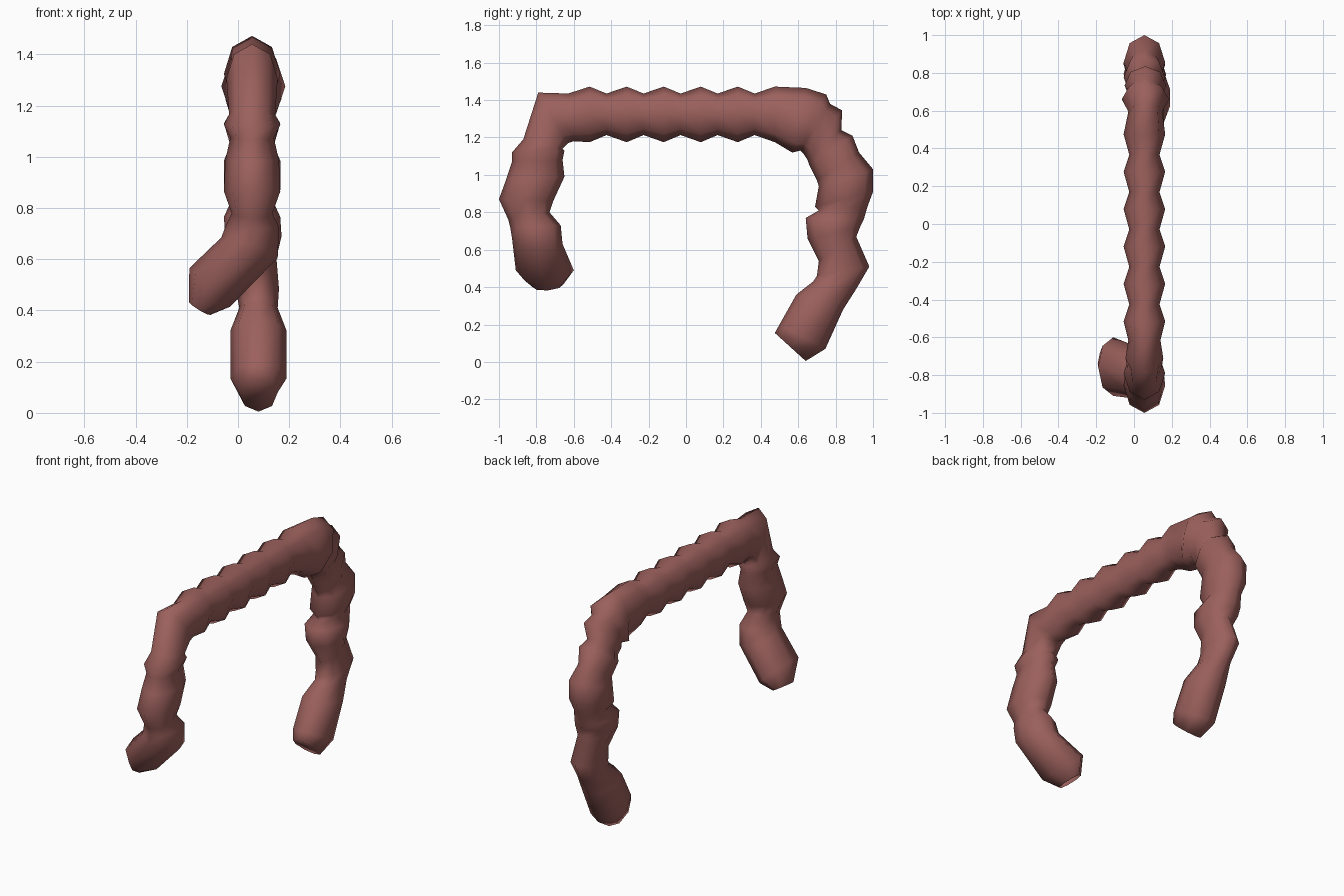
import bpy, bmesh, math
from mathutils import Vector

SIDES = 8
mat = bpy.data.materials.new("dull red")
mat.diffuse_color = (0.33, 0.118, 0.108, 1)

rings = []  # each ring: centre, half axis in the bend plane, half axis across


def ring(oy, oz, iy, iz, x=0.055, hx=0.105, hz=0.0):
    """Ring between an outer and an inner point of the side outline."""
    o, i = Vector((x, oy, oz)), Vector((x, iy, iz))
    rings.append(((o + i) / 2, (o - i) / 2, Vector((hx, 0, hz))))


# Short leg, starting at its open end, which turns sideways
ring(-0.82, 0.40, -0.655, 0.415, x=-0.15, hx=0.042, hz=-0.025)
ring(-0.91, 0.49, -0.60, 0.49, x=-0.11, hx=0.08, hz=-0.075)
ring(-0.93, 0.66, -0.66, 0.63, x=0.045, hx=0.11, hz=-0.04)
ring(-0.94, 0.72, -0.67, 0.73, hx=0.105)
ring(-0.95, 0.76, -0.73, 0.80, hx=0.08)
ring(-1.00, 0.87, -0.71, 0.86, hx=0.11)
ring(-0.96, 0.98, -0.65, 0.99, hx=0.105)
ring(-0.93, 1.07, -0.66, 1.08, hx=0.085)
ring(-0.93, 1.12, -0.65, 1.13, hx=0.11)
ring(-0.87, 1.19, -0.66, 1.14, hx=0.09)
ring(-0.79, 1.44, -0.63, 1.17, hx=0.10)
ring(-0.63, 1.435, -0.60, 1.18, hx=0.085)

# Top run: alternating bulges and waists
for k in range(6):
    y = -0.515 + k * 0.198
    ring(y, 1.472, y, 1.175, hx=0.11)
    if k < 5:
        ring(y + 0.09, 1.435, y + 0.09, 1.213, hx=0.08)

# Long leg, down to its rounded foot
for oy, oz, iy, iz, x, hx in (
    (0.64, 1.465, 0.55, 1.13, 0.06, 0.09),
    (0.75, 1.43, 0.57, 1.12, 0.06, 0.125),
    (0.77, 1.38, 0.61, 1.13, 0.06, 0.09),
    (0.835, 1.345, 0.63, 1.11, 0.06, 0.11),
    (0.83, 1.24, 0.65, 1.08, 0.055, 0.085),
    (0.89, 1.21, 0.66, 1.05, 0.055, 0.11),
    (0.925, 1.12, 0.70, 0.97, 0.055, 0.085),
    (1.00, 1.03, 0.71, 0.94, 0.055, 0.11),
    (1.00, 0.91, 0.69, 0.83, 0.055, 0.11),
    (0.97, 0.83, 0.71, 0.81, 0.055, 0.085),
    (0.95, 0.76, 0.64, 0.77, 0.055, 0.11),
    (0.93, 0.72, 0.65, 0.66, 0.06, 0.11),
    (0.91, 0.67, 0.71, 0.54, 0.07, 0.08),
    (0.98, 0.51, 0.70, 0.46, 0.075, 0.085),
    (0.91, 0.39, 0.68, 0.43, 0.08, 0.075),
    (0.84, 0.28, 0.59, 0.36, 0.08, 0.11),
    (0.745, 0.07, 0.50, 0.20, 0.08, 0.11),
    (0.64, 0.005, 0.475, 0.155, 0.08, 0.075),
):
    ring(oy, oz, iy, iz, x, hx)

# Skin the rings into one tube
bm = bmesh.new()
loops = []
for c, a, b in rings:
    loops.append([bm.verts.new(c + a * math.cos(t) + b * math.sin(t))
                  for t in (2 * math.pi * j / SIDES for j in range(SIDES))])
for p, q in zip(loops, loops[1:]):
    for j in range(SIDES):
        n = (j + 1) % SIDES
        bm.faces.new((p[j], p[n], q[n], q[j]))
bm.faces.new(loops[-1])
bmesh.ops.recalc_face_normals(bm, faces=bm.faces)
me = bpy.data.meshes.new("segmented_tube")
bm.to_mesh(me)
bm.free()
me.materials.append(mat)
tube = bpy.data.objects.new("segmented_tube", me)
bpy.context.collection.objects.link(tube)
for f in me.polygons:
    f.use_smooth = True
